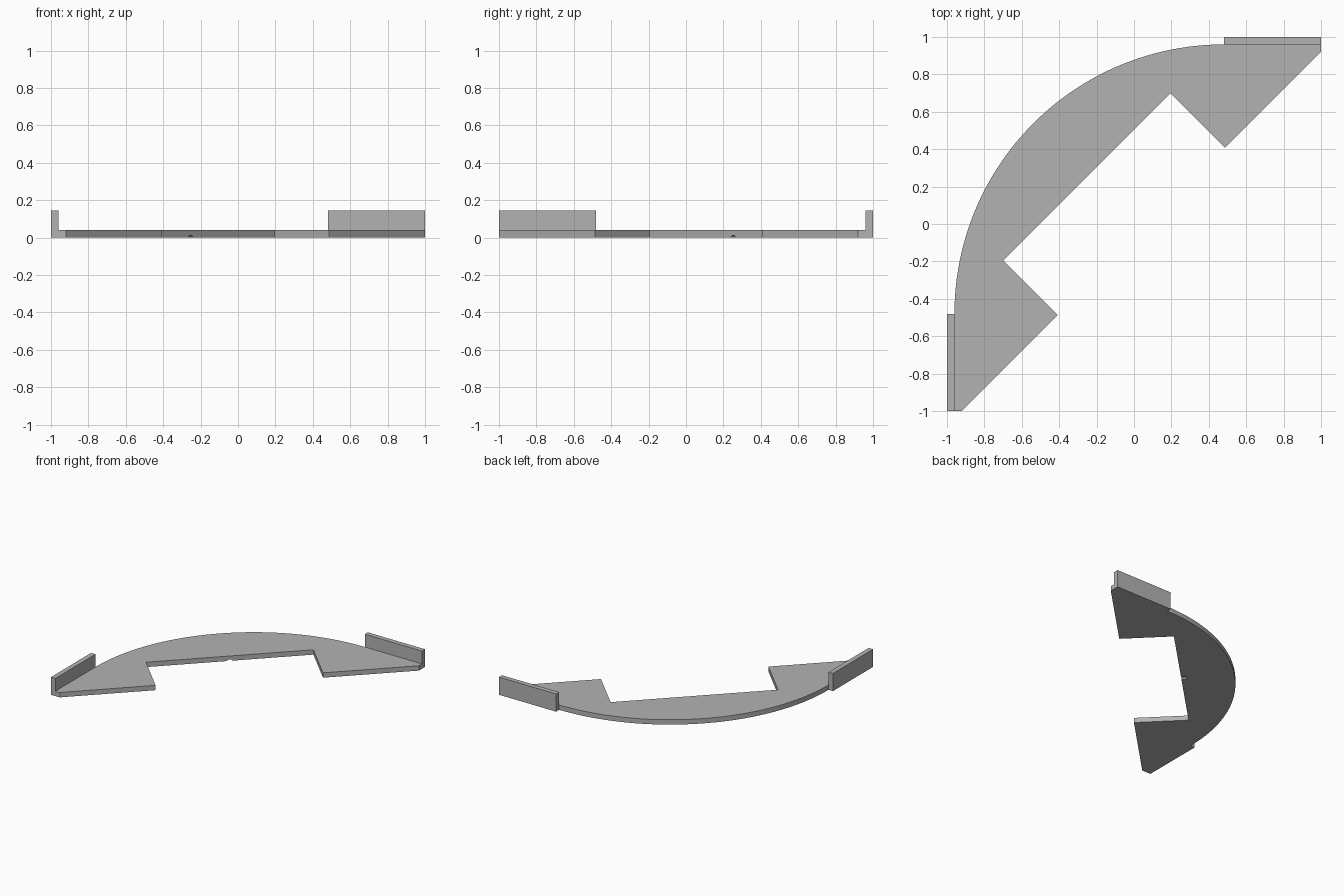
import bpy, bmesh
from math import cos, sin, pi, radians
from mathutils import Matrix

cube = bpy.data.objects.get("Cube")
if cube:
    bpy.data.objects.remove(cube, do_unlink=True)

PLATE_TOP, WALL_TOP = 0.04, 0.145

grey = bpy.data.materials.new("plain grey")
grey.use_nodes = True
colour = (0.45, 0.45, 0.45, 1)
grey.diffuse_color = colour
grey.node_tree.nodes["Principled BSDF"].inputs["Base Color"].default_value = colour


def make_object(name, bm):
    bmesh.ops.recalc_face_normals(bm, faces=bm.faces)
    mesh = bpy.data.meshes.new(name)
    bm.to_mesh(mesh)
    bm.free()
    obj = bpy.data.objects.new(name, mesh)
    bpy.context.collection.objects.link(obj)
    mesh.materials.append(grey)
    return obj


def mirrored(points):
    """Reflect across the diagonal y = -x, keeping the winding."""
    return [(-y, -x) for x, y in reversed(points)]


# Outline: half of the straight edges, a quarter-circle rim, then the mirrored half
inner_half = [(0.195, 0.7), (0.487, 0.408), (1, 0.92), (1, 0.96)]
steps = 64
rim = [(0.48 + 1.44 * cos(pi / 2 * (1 + i / steps)),
        -0.48 + 1.44 * sin(pi / 2 * (1 + i / steps))) for i in range(steps + 1)]
outline = inner_half + rim + mirrored(inner_half)
wall_strip = [(0.48, 0.96), (1, 0.96), (1, 1), (0.48, 1)]

# Plate and both end walls as one solid
bm = bmesh.new()
for loop in (outline, wall_strip, mirrored(wall_strip)):
    bm.faces.new([bm.verts.new((x, y, 0)) for x, y in loop])
bmesh.ops.remove_doubles(bm, verts=bm.verts, dist=0.0005)
bmesh.ops.recalc_face_normals(bm, faces=bm.faces)


def raise_faces(faces, height, keep):
    result = bmesh.ops.extrude_face_region(bm, geom=faces, use_keep_orig=keep)
    verts = [g for g in result["geom"] if isinstance(g, bmesh.types.BMVert)]
    bmesh.ops.translate(bm, vec=(0, 0, height), verts=verts)
    return [g for g in result["geom"] if isinstance(g, bmesh.types.BMFace)]


tops = raise_faces(bm.faces[:], PLATE_TOP, True)
for strip in [f for f in tops if len(f.verts) == 4]:
    raise_faces([strip], WALL_TOP - PLATE_TOP, False)
    if strip.is_valid:
        bm.faces.remove(strip)
bracket = make_object("corner_bracket", bm)

# Small rounded notch under the middle of the inner edge
bm = bmesh.new()
bmesh.ops.create_cone(bm, cap_ends=True, segments=24, radius1=0.024, radius2=0.024,
                      depth=0.08,
                      matrix=Matrix.Translation((-0.2525, 0.2525, -0.012))
                      @ Matrix.Rotation(radians(45), 4, "Z")
                      @ Matrix.Rotation(radians(90), 4, "X"))
cutter = make_object("notch_cutter", bm)
cutter.hide_render = True
cutter.hide_set(True)
notch = bracket.modifiers.new("notch", "BOOLEAN")
notch.operation = "DIFFERENCE"
notch.solver = "EXACT"
notch.object = cutter

# Smooth rim, crisp edges
bpy.context.view_layer.objects.active = bracket
bracket.select_set(True)
bpy.ops.object.modifier_apply(modifier=notch.name)
bpy.data.objects.remove(cutter, do_unlink=True)
bpy.ops.object.shade_smooth_by_angle(angle=radians(30))
